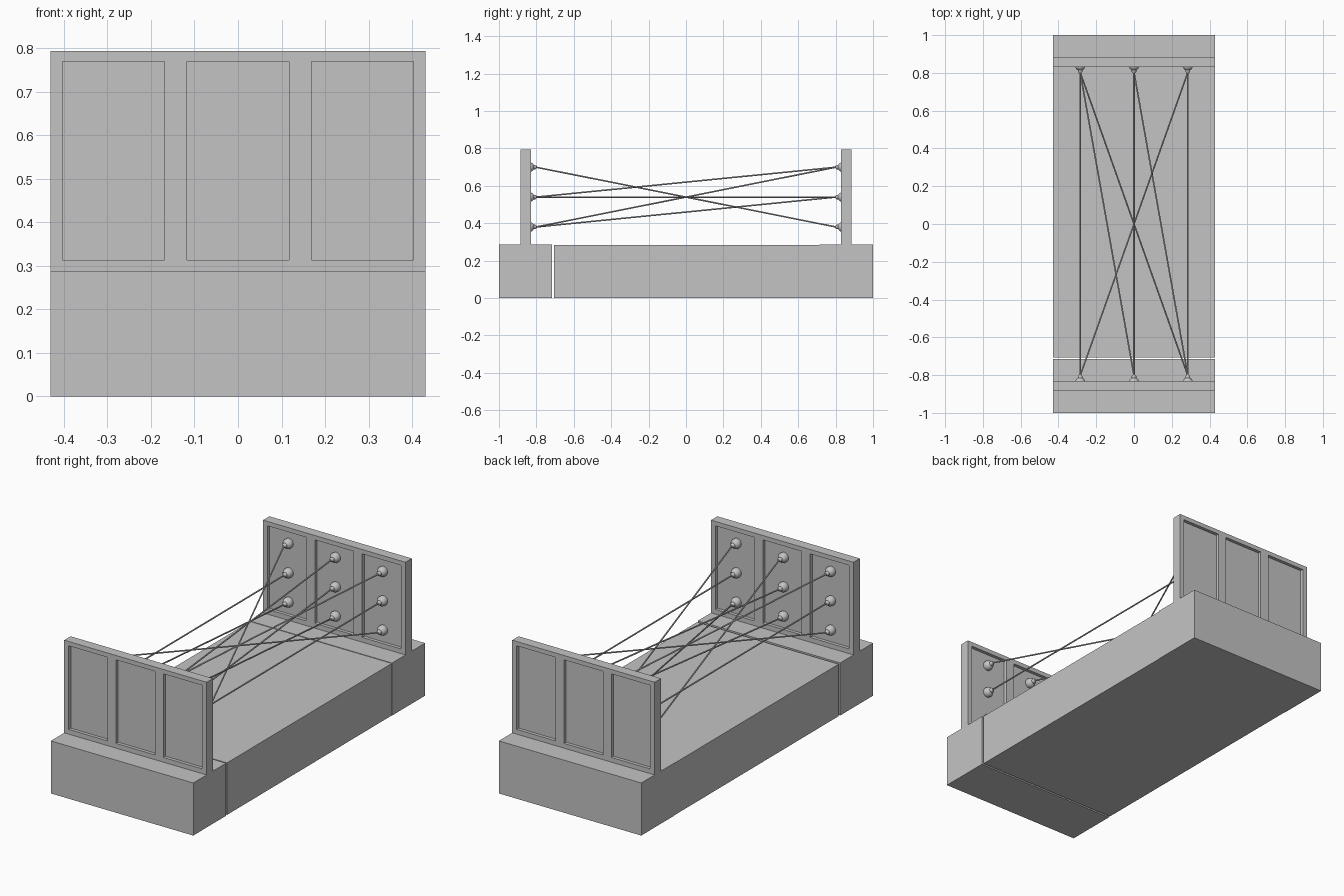
import bpy, bmesh, math
from mathutils import Vector, Matrix

if "Cube" in bpy.data.objects:
    bpy.data.objects.remove(bpy.data.objects["Cube"])

grey = bpy.data.materials.new("plain_grey")
grey.diffuse_color = (0.55, 0.55, 0.55, 1)
grey.use_nodes = True
grey.node_tree.nodes["Principled BSDF"].inputs["Base Color"].default_value = grey.diffuse_color

W = 0.43          # half width
H = 0.287         # base height
COLS = {"L": -0.285, "C": 0.0, "R": 0.285}
ROWS = {"T": 0.70, "M": 0.54, "B": 0.38}


def finish(name, bm):
    bmesh.ops.recalc_face_normals(bm, faces=bm.faces[:])
    me = bpy.data.meshes.new(name)
    bm.to_mesh(me)
    bm.free()
    me.materials.append(grey)
    ob = bpy.data.objects.new(name, me)
    bpy.context.collection.objects.link(ob)
    return ob


def box_bm(lo, hi):
    bm = bmesh.new()
    bmesh.ops.create_cube(bm, size=1)
    for v in bm.verts:
        v.co = Vector([lo[i] if v.co[i] < 0 else hi[i] for i in range(3)])
    return bm


# base blocks, with the slot near the front
finish("front_base", box_bm((-W, -1, 0), (W, -0.716, H)))
finish("middle_base", box_bm((-W + 0.002, -0.706, 0), (W - 0.002, 0.715, H - 0.003)))
finish("back_base", box_bm((-W, 0.715, 0), (W, 1, H)))

# upright frames with three recessed panels on each side
XS = (-0.403, -0.169, -0.117, 0.117, 0.169, 0.403)
ZS = (0.313, 0.769)


def frame(name, y0, y1):
    bm = box_bm((-W, y0, H), (W, y1, 0.793))
    cuts = [((x, 0, 0), (1, 0, 0)) for x in XS] + [((0, 0, z), (0, 0, 1)) for z in ZS]
    for co, no in cuts:
        bmesh.ops.bisect_plane(bm, geom=bm.verts[:] + bm.edges[:] + bm.faces[:],
                               plane_co=co, plane_no=no)
    bm.normal_update()
    wins = []
    for f in bm.faces:
        c = f.calc_center_median()
        in_x = any(XS[i] < c.x < XS[i + 1] for i in (0, 2, 4))
        if abs(f.normal.y) > 0.9 and in_x and ZS[0] < c.z < ZS[1]:
            wins.append(f)
    bmesh.ops.inset_individual(bm, faces=wins, thickness=0, depth=-0.018)
    finish(name, bm)


frame("front_frame", -0.885, -0.83)
frame("back_frame", 0.83, 0.885)

# insulators: turned knobs pointing inward from the recessed panels
PROFILE = [(0, 0), (0.026, 0), (0.027, 0.010), (0.025, 0.020), (0.019, 0.029),
           (0.012, 0.034), (0.012, 0.042), (0.006, 0.050), (0, 0.051)]


def insulator(name, x, z, side):
    bm = bmesh.new()
    vs = [bm.verts.new((r, h, 0)) for r, h in PROFILE]
    es = [bm.edges.new(p) for p in zip(vs, vs[1:])]
    bmesh.ops.spin(bm, geom=vs + es, cent=(0, 0, 0), axis=(0, 1, 0),
                   angle=2 * math.pi, steps=16, use_duplicate=False)
    bmesh.ops.remove_doubles(bm, verts=bm.verts[:], dist=1e-5)
    for v in bm.verts:
        v.co = Vector((x + v.co.x, side * (0.848 - v.co.y), z + v.co.z))
    ob = finish(name, bm)
    for o in bpy.context.selected_objects:
        o.select_set(False)
    ob.select_set(True)
    bpy.context.view_layer.objects.active = ob
    bpy.ops.object.shade_smooth_by_angle(angle=math.radians(40))


for side, end in ((-1, "front"), (1, "back")):
    for c, x in COLS.items():
        for r, z in ROWS.items():
            insulator(f"{end}_insulator_{c}{r}", x, z, side)


# cables, listed as back knob > front knob
def cable(name, a, b):
    bm = bmesh.new()
    d = b - a
    m = Matrix.Translation((a + b) / 2) @ d.to_track_quat('Z', 'Y').to_matrix().to_4x4()
    bmesh.ops.create_cone(bm, cap_ends=True, segments=8, radius1=0.004, radius2=0.004,
                          depth=d.length, matrix=m)
    finish(name, bm)


for pair in "LT>RB LM>LM LB>CT CT>CM CM>CB CB>RT RT>LB RM>RM RB>LT".split():
    p, q = pair.split(">")
    cable(f"cable_{p}_{q}", Vector((COLS[p[0]], 0.803, ROWS[p[1]])),
          Vector((COLS[q[0]], -0.803, ROWS[q[1]])))
